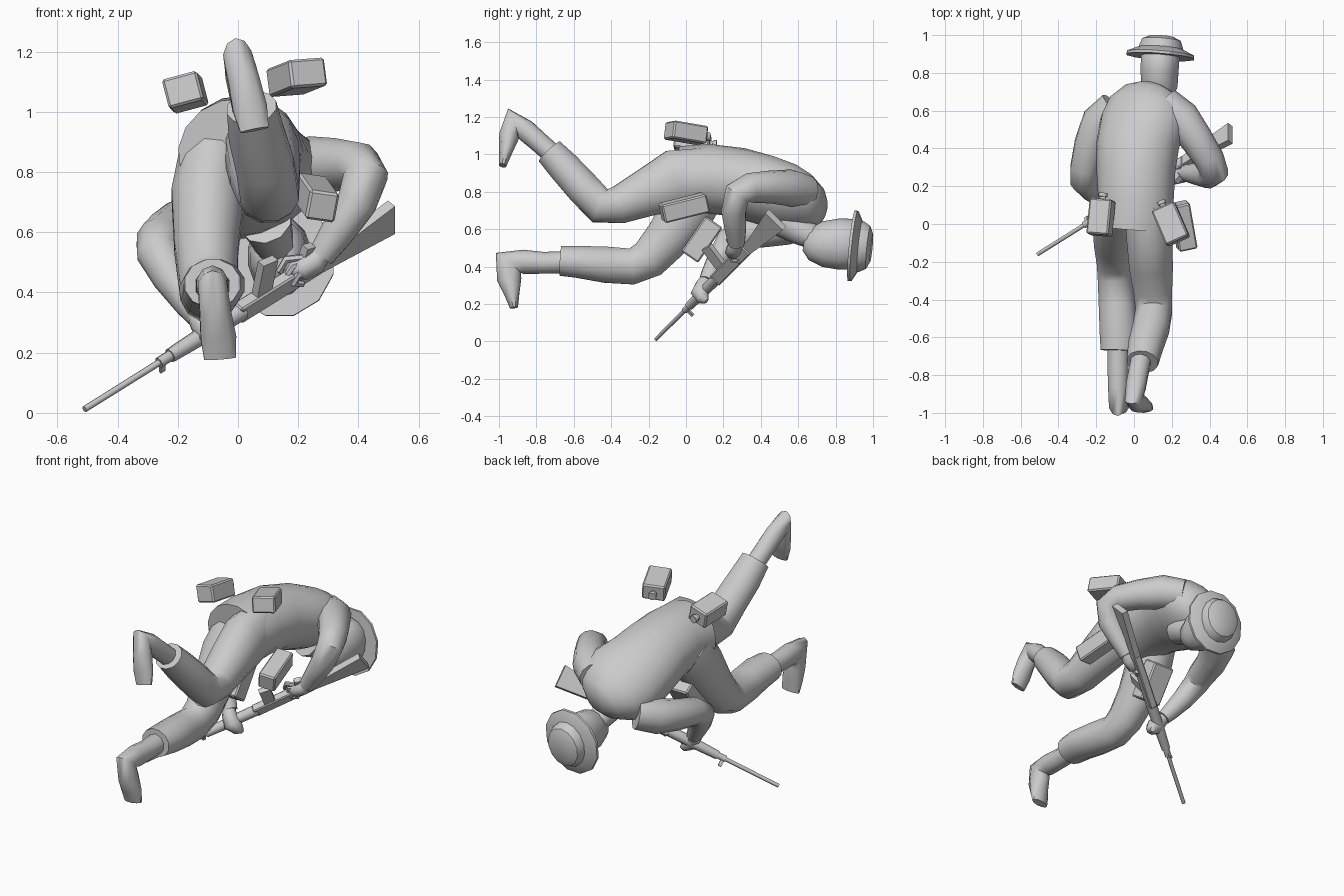
import bpy, bmesh, math
from mathutils import Vector, Matrix, Euler

grey = bpy.data.materials.new("plain_grey")
grey.diffuse_color = (0.6, 0.6, 0.6, 1)


def finish(name, bm, angle=50):
    bmesh.ops.recalc_face_normals(bm, faces=bm.faces[:])
    me = bpy.data.meshes.new(name)
    bm.to_mesh(me)
    bm.free()
    me.materials.append(grey)
    ob = bpy.data.objects.new(name, me)
    bpy.context.collection.objects.link(ob)
    bpy.ops.object.select_all(action='DESELECT')
    ob.select_set(True)
    bpy.context.view_layer.objects.active = ob
    bpy.ops.object.shade_smooth_by_angle(angle=math.radians(angle))
    return ob


def tube(name, rings, sides=12, matrix=None, ref=(1, 0, 0), angle=50):
    """Skin rings of (x, y, z, width radius, depth radius, roll degrees)."""
    bm = bmesh.new()
    pts = [Vector(r[:3]) for r in rings]
    e1, loops = Vector(ref), []
    for i, r in enumerate(rings):
        a, b = pts[max(i - 1, 0)], pts[min(i + 1, len(pts) - 1)]
        t = (b - a).normalized()
        e1 = (e1 - t * e1.dot(t)).normalized()
        e2 = t.cross(e1)
        ru, rv = r[3], r[4] if len(r) > 4 else r[3]
        roll = math.radians(r[5]) if len(r) > 5 else 0
        u = e1 * math.cos(roll) - e2 * math.sin(roll)
        v = e2 * math.cos(roll) + e1 * math.sin(roll)
        ang = [2 * math.pi * (k + 0.5) / sides for k in range(sides)]
        loops.append([bm.verts.new(pts[i] + u * ru * math.cos(q) + v * rv * math.sin(q)) for q in ang])
    for p, q in zip(loops, loops[1:]):
        for k in range(sides):
            n = (k + 1) % sides
            bm.faces.new((p[k], p[n], q[n], q[k]))
    bm.faces.new(loops[0])
    bm.faces.new(loops[-1])
    if matrix:
        bm.transform(matrix)
    return finish(name, bm, angle)


def box(name, size, matrix, bevel=0.0):
    bm = bmesh.new()
    bmesh.ops.create_cube(bm, size=1)
    bmesh.ops.scale(bm, vec=size, verts=bm.verts)
    if bevel:
        bmesh.ops.bevel(bm, geom=bm.edges[:], offset=bevel, segments=1, affect='EDGES')
    bm.transform(matrix)
    return finish(name, bm, 20)


def place(loc, rot):
    return Matrix.Translation(loc) @ Euler([math.radians(a) for a in rot], 'XYZ').to_matrix().to_4x4()


# Jacket, twisted so the left shoulder drops
tube("jacket", [
    (0.00, -0.02, 0.86, 0.20, 0.185, 5), (0.01, 0.12, 0.87, 0.20, 0.185, 8),
    (0.01, 0.28, 0.85, 0.21, 0.185, 14), (0.02, 0.42, 0.81, 0.225, 0.185, 20),
    (0.05, 0.54, 0.765, 0.24, 0.175, 24), (0.07, 0.63, 0.735, 0.22, 0.15, 24),
    (0.09, 0.70, 0.71, 0.15, 0.11, 20), (0.10, 0.735, 0.70, 0.07, 0.06, 20)], 16)

# Neck and head
tube("neck", [(0.09, 0.53, 0.64, 0.09), (0.11, 0.61, 0.59, 0.075), (0.13, 0.74, 0.53, 0.06)], 10)
tube("head", [(0.13, 0.63, 0.525, 0.04, 0.04), (0.13, 0.66, 0.52, 0.075, 0.085),
              (0.135, 0.73, 0.52, 0.098, 0.122), (0.135, 0.82, 0.52, 0.104, 0.137),
              (0.14, 0.89, 0.52, 0.104, 0.135), (0.14, 0.93, 0.52, 0.08, 0.1)], 14)

# Hat, made along its own axis
hat_axis = Vector((0.08, 1, -0.1)).normalized()
hat = Matrix.Translation((0.14, 0.90, 0.51)) @ hat_axis.to_track_quat('Z', 'Y').to_matrix().to_4x4()
tube("hat_brim", [(0, 0, -0.015, 0.185, 0.195), (0, 0, 0.0, 0.185, 0.195), (0, 0, 0.03, 0.12, 0.14)],
     12, hat, angle=30)
tube("hat_crown", [(0, 0, 0.0, 0.122, 0.142), (0, 0, 0.04, 0.118, 0.135),
                   (0, 0, 0.075, 0.105, 0.115), (0, 0, 0.093, 0.065, 0.075)], 14, hat, angle=30)

# Trouser legs
tube("left_trouser", [
    (-0.08, 0.10, 0.84, 0.12, 0.14), (-0.10, 0.02, 0.72, 0.125, 0.15),
    (-0.105, -0.10, 0.55, 0.11, 0.125), (-0.10, -0.20, 0.44, 0.10, 0.11),
    (-0.10, -0.29, 0.40, 0.095, 0.10), (-0.09, -0.43, 0.41, 0.10, 0.10),
    (-0.08, -0.58, 0.425, 0.105, 0.088), (-0.085, -0.67, 0.43, 0.095, 0.082)])
tube("right_trouser", [
    (0.07, 0.10, 0.88, 0.12, 0.16), (0.08, -0.06, 0.86, 0.125, 0.17),
    (0.09, -0.22, 0.79, 0.12, 0.13), (0.10, -0.36, 0.73, 0.105, 0.105),
    (0.105, -0.46, 0.725, 0.10, 0.10), (0.09, -0.55, 0.82, 0.10, 0.095),
    (0.06, -0.65, 0.93, 0.095, 0.09), (0.045, -0.73, 1.015, 0.085, 0.08)])

# Boots, each from ankle round the heel to the toe
tube("left_boot", [
    (-0.085, -0.60, 0.425, 0.06), (-0.085, -0.76, 0.42, 0.058), (-0.085, -0.87, 0.425, 0.055, 0.065),
    (-0.085, -0.95, 0.42, 0.05, 0.085), (-0.075, -0.945, 0.33, 0.055, 0.065),
    (-0.065, -0.93, 0.25, 0.062, 0.04), (-0.06, -0.92, 0.18, 0.055, 0.022)], 10)
tube("right_boot", [
    (0.045, -0.68, 0.97, 0.055), (0.025, -0.78, 1.06, 0.055), (0.01, -0.86, 1.13, 0.055, 0.058),
    (0.0, -0.925, 1.175, 0.05, 0.075), (0.02, -0.945, 1.10, 0.055, 0.055),
    (0.04, -0.965, 1.01, 0.06, 0.035), (0.055, -0.98, 0.94, 0.05, 0.02)], 10)

# Sleeves
tube("right_sleeve", [
    (0.16, 0.64, 0.80, 0.09), (0.25, 0.56, 0.82, 0.10), (0.33, 0.45, 0.825, 0.088),
    (0.40, 0.34, 0.82, 0.08), (0.425, 0.275, 0.79, 0.075), (0.395, 0.255, 0.70, 0.068),
    (0.33, 0.265, 0.60, 0.058), (0.275, 0.27, 0.52, 0.045)])
tube("left_sleeve", [
    (-0.10, 0.62, 0.64, 0.09), (-0.18, 0.54, 0.615, 0.10), (-0.23, 0.42, 0.59, 0.088),
    (-0.26, 0.29, 0.57, 0.08), (-0.265, 0.23, 0.535, 0.074), (-0.22, 0.18, 0.45, 0.064),
    (-0.16, 0.13, 0.36, 0.05), (-0.13, 0.11, 0.32, 0.042)])

# Hands with curled fingers
tube("left_hand", [(-0.15, 0.12, 0.345, 0.03), (-0.12, 0.09, 0.30, 0.042),
                   (-0.09, 0.075, 0.26, 0.05), (-0.06, 0.09, 0.23, 0.035), (-0.05, 0.11, 0.215, 0.015)], 8)
tube("right_hand", [(0.285, 0.27, 0.54, 0.035), (0.255, 0.26, 0.50, 0.042),
                    (0.215, 0.25, 0.48, 0.042), (0.18, 0.26, 0.475, 0.025)], 8)
for i in range(3):
    k = i * 0.022
    tube(f"right_finger_{i + 1}", [
        (0.215 + k, 0.24, 0.515 - k * 0.3, 0.013), (0.16 + k, 0.235, 0.51 - k, 0.014),
        (0.14 + k, 0.25, 0.475 - k, 0.014), (0.17 + k, 0.28, 0.45 - k * 0.5, 0.012)], 6)

# Rifle frame: x runs muzzle to butt, z points to the magazine side
muzzle, butt = Vector((-0.51, -0.16, 0.012)), Vector((0.51, 0.48, 0.65))
d = (butt - muzzle).normalized()
n = Vector((0, -0.7, 0.7))
n = (n - d * n.dot(d)).normalized()
rifle = Matrix.Translation(muzzle) @ Matrix((d, n.cross(d), n)).transposed().to_4x4()
L = (butt - muzzle).length
tube("barrel", [(0, 0, 0, 0.011), (0.6, 0, 0, 0.012)], 8, rifle, (0, 1, 0))
tube("gas_tube", [(0.33, 0, 0, 0.019), (0.40, 0, 0, 0.019)], 8, rifle, (0, 1, 0))
box("front_sight", (0.02, 0.01, 0.05), rifle @ Matrix.Translation((0.345, 0, -0.025)))
tube("forend", [(0.38, 0, 0, 0.025), (0.52, 0, 0, 0.03), (0.70, 0, 0, 0.032)], 8, rifle, (0, 1, 0))
box("receiver", (0.36, 0.045, 0.07), rifle @ Matrix.Translation((0.86, 0, 0)), 0.006)
box("magazine", (0.065, 0.03, 0.14), rifle @ place((0.80, 0, 0.09), (0, 12, 0)))
box("pistol_grip", (0.04, 0.03, 0.10), rifle @ place((0.98, 0, 0.06), (0, 20, 0)))


# Stock profile extruded across the rifle
bm = bmesh.new()
profile = [(1.0, -0.03), (L, -0.065), (L, 0.065), (1.12, 0.03), (1.0, 0.03)]
face = bm.faces.new([bm.verts.new((x, -0.018, z)) for x, z in profile])
ext = bmesh.ops.extrude_face_region(bm, geom=[face])
bmesh.ops.translate(bm, vec=(0, 0.036, 0), verts=[g for g in ext['geom'] if isinstance(g, bmesh.types.BMVert)])
bm.transform(rifle)
finish("stock", bm, 20)

# Belt pouches: name, size, centre, rotation
pouches = [
    ("left_back_pouch", (0.12, 0.19, 0.10), (-0.175, 0.035, 1.065), (-6, -15, -4)),
    ("right_back_pouch", (0.13, 0.20, 0.095), (0.195, 0.0, 1.115), (-9, -4, 24)),
    ("right_side_pouch", (0.10, 0.25, 0.10), (0.26, -0.01, 0.715), (14, 8, 12)),
    ("belly_pouch", (0.14, 0.11, 0.23), (-0.07, 0.085, 0.545), (-35, 0, 0)),
]
for name, size, loc, rot in pouches:
    box(name, size, place(loc, rot), 0.008)

# Stoppers on the two back pouches
for name, size, loc, rot in pouches[:2]:
    m = place(loc, rot)
    y = size[1] / 2
    tube(name + "_stopper", [(0, y - 0.01, 0, 0.018), (0, y + 0.015, 0, 0.018),
                             (0, y + 0.016, 0, 0.024), (0, y + 0.035, 0, 0.024)], 8, m)
